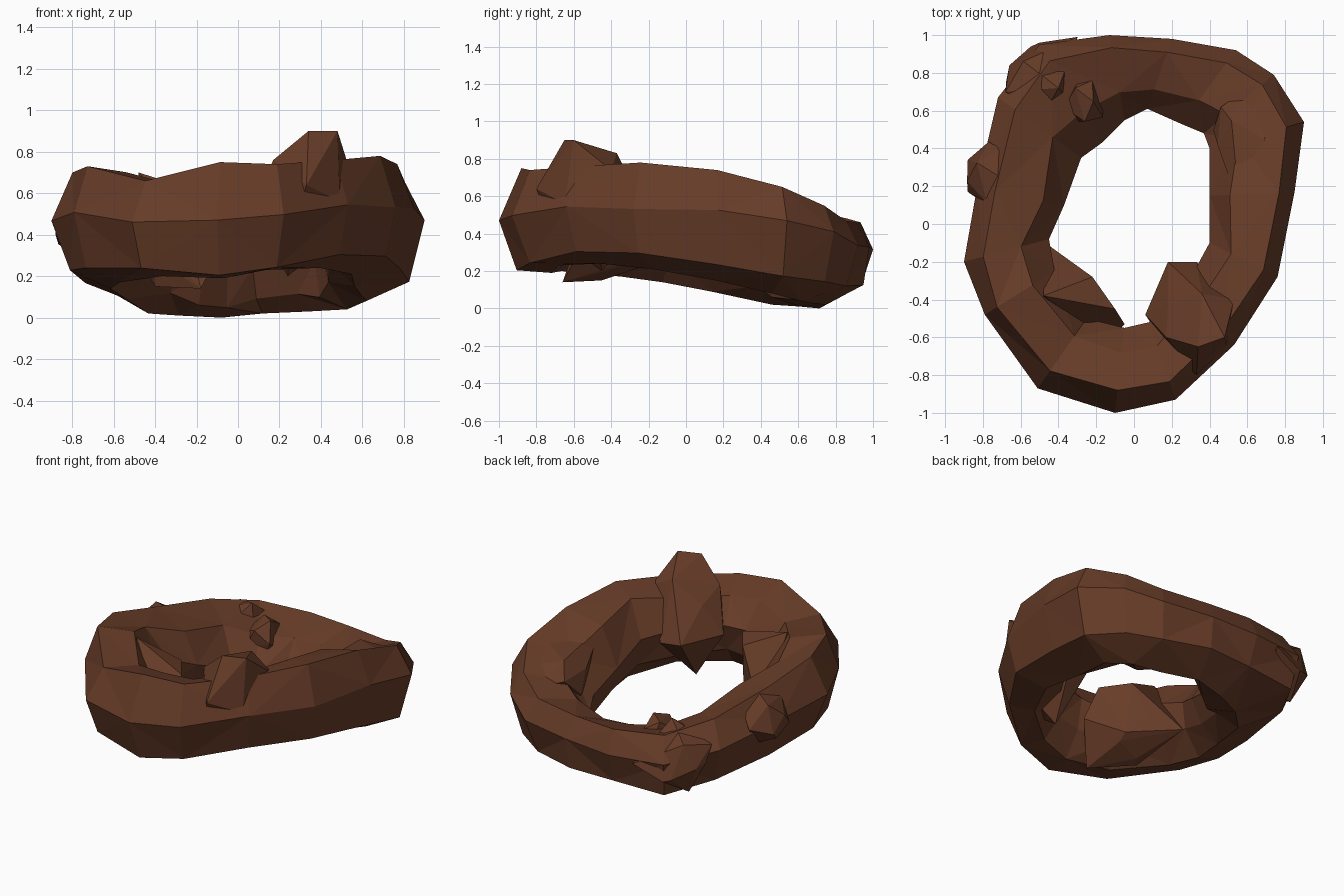
import bpy, bmesh, math, random
from mathutils import Vector

if "Cube" in bpy.data.objects:
    bpy.data.objects.remove(bpy.data.objects["Cube"])

random.seed(4)
mat = bpy.data.materials.new("brown_rock")
mat.diffuse_color = (0.135, 0.045, 0.021, 1)
mat.use_nodes = True
mat.node_tree.nodes["Principled BSDF"].inputs["Base Color"].default_value = mat.diffuse_color
parts = []


def finish(bm, name):
    bmesh.ops.triangulate(bm, faces=bm.faces[:])
    bmesh.ops.recalc_face_normals(bm, faces=bm.faces[:])
    mesh = bpy.data.meshes.new(name)
    bm.to_mesh(mesh)
    bm.free()
    mesh.materials.append(mat)
    ob = bpy.data.objects.new(name, mesh)
    bpy.context.collection.objects.link(ob)
    parts.append(ob)


def rock(name, centre, radii, tips=(), n=14):
    """Faceted boulder: convex hull of a jittered spiral of points plus chosen tips."""
    bm = bmesh.new()
    for i in range(n):
        z = 1 - (2 * i + 1) / n
        a = i * 2.4 + random.uniform(-.3, .3)
        r = math.sqrt(1 - z * z)
        k = random.uniform(.92, 1.05)
        p = Vector((r * math.cos(a), r * math.sin(a), z)) * k
        bm.verts.new([c + s * q for c, s, q in zip(centre, radii, p)])
    for t in tips:
        bm.verts.new(t)
    bmesh.ops.convex_hull(bm, input=bm.verts[:])
    loose = [v for v in bm.verts if not v.link_faces]
    bmesh.ops.delete(bm, geom=loose, context='VERTS')
    finish(bm, name)


# Ring stations: outer x, y, inner x, y, bottom z, top z
stations = [
    (-.10, -1.0, -.05, -.55, .19, .75), (.22, -.93, .08, -.52, .23, .74),
    (.53, -.64, .28, -.32, .24, .76), (.76, -.28, .40, -.10, .21, .78),
    (.85, .17, .40, .15, .15, .74), (.90, .54, .40, .40, .08, .65),
    (.74, .79, .37, .48, .04, .55), (.54, .92, .25, .53, .03, .47),
    (.20, .98, .07, .61, .02, .46), (-.13, 1.0, -.05, .55, .00, .46),
    (-.50, .95, -.17, .43, .01, .48), (-.72, .67, -.28, .35, .02, .54),
    (-.83, .20, -.37, .10, .09, .62), (-.90, -.20, -.45, -.08, .14, .70),
    (-.79, -.48, -.42, -.25, .17, .73), (-.51, -.87, -.25, -.50, .20, .66)]
# Cross-section: 0 = inner / bottom, 1 = outer / top; then how it rolls towards the back
section = [(.76, 1, .07, 0), (1, .54, 0, .13), (.8, .06, .05, .11), (.42, 0, -.03, 0),
           (.1, .22, 0, -.05), (0, .58, 0, -.08), (.27, .92, .02, -.04)]

bm = bmesh.new()
loops = []
for ox, oy, ix, iy, zb, zt in stations:
    loop = []
    roll = (1 + oy) / 2 * 1.4
    for t, v, dt, dv in section:
        j = 0 if t in (0, 1) else random.uniform(-.05, .05)
        h = 0 if v in (0, 1) else random.uniform(-.05, .05)
        j += t + dt * roll
        h += v + dv * roll
        loop.append(bm.verts.new((ix + (ox - ix) * j, iy + (oy - iy) * j, zb + (zt - zb) * h)))
    loops.append(loop)
# Triangulated skin with alternating diagonals
m = len(section)
for i, a in enumerate(loops):
    b = loops[(i + 1) % len(loops)]
    for k in range(m):
        n = (k + 1) % m
        if (i + k) % 2:
            bm.faces.new((a[k], a[n], b[n]))
            bm.faces.new((a[k], b[n], b[k]))
        else:
            bm.faces.new((a[k], a[n], b[k]))
            bm.faces.new((a[n], b[n], b[k]))
finish(bm, "rock_ring")

# Boulders embedded in the ring
rock("peak_boulder", (.30, -.50, .50), (.18, .22, .25),
     [(.34, -.65, .90), (.48, -.60, .90), (.36, -.37, .83), (.49, -.65, .56), (.33, -.80, .64),
      (.18, -.20, .50), (.33, -.20, .48), (.06, -.48, .50), (.24, -.45, .20), (.53, -.40, .74),
      (.17, -.60, .76)], 10)
rock("inner_front_boulder", (-.30, -.42, .38), (.14, .14, .24),
     [(-.05, -.53, .38), (-.10, -.45, .58), (-.20, -.32, .25), (-.22, -.28, .58), (-.30, -.23, .36),
      (-.45, -.20, .42), (-.47, -.10, .27), (-.40, -.45, .15), (-.18, -.66, .14), (-.48, -.38, .70)], 10)
rock("left_boulder", (-.755, .26, .45), (.14, .18, .17), [(-.88, .17, .42), (-.88, .34, .40)], n=12)
rock("back_left_boulder", (-.49, .75, .30), (.2, .2, .21),
     [(-.66, .84, .30), (-.30, .99, .30), (-.50, .96, .22), (-.68, .70, .42), (-.40, .72, .53)], 10)
rock("back_inner_boulder", (-.26, .65, .36), (.12, .13, .15), n=12)
rock("right_boulder", (.62, .47, .45), (.21, .25, .2),
     [(.56, .09, .64), (.70, .74, .45), (.46, .62, .50)])

# Stand the model on the floor
verts = [v for o in parts for v in o.data.vertices]
low = min(v.co.z for v in verts)
for v in verts:
    v.co.z -= low
